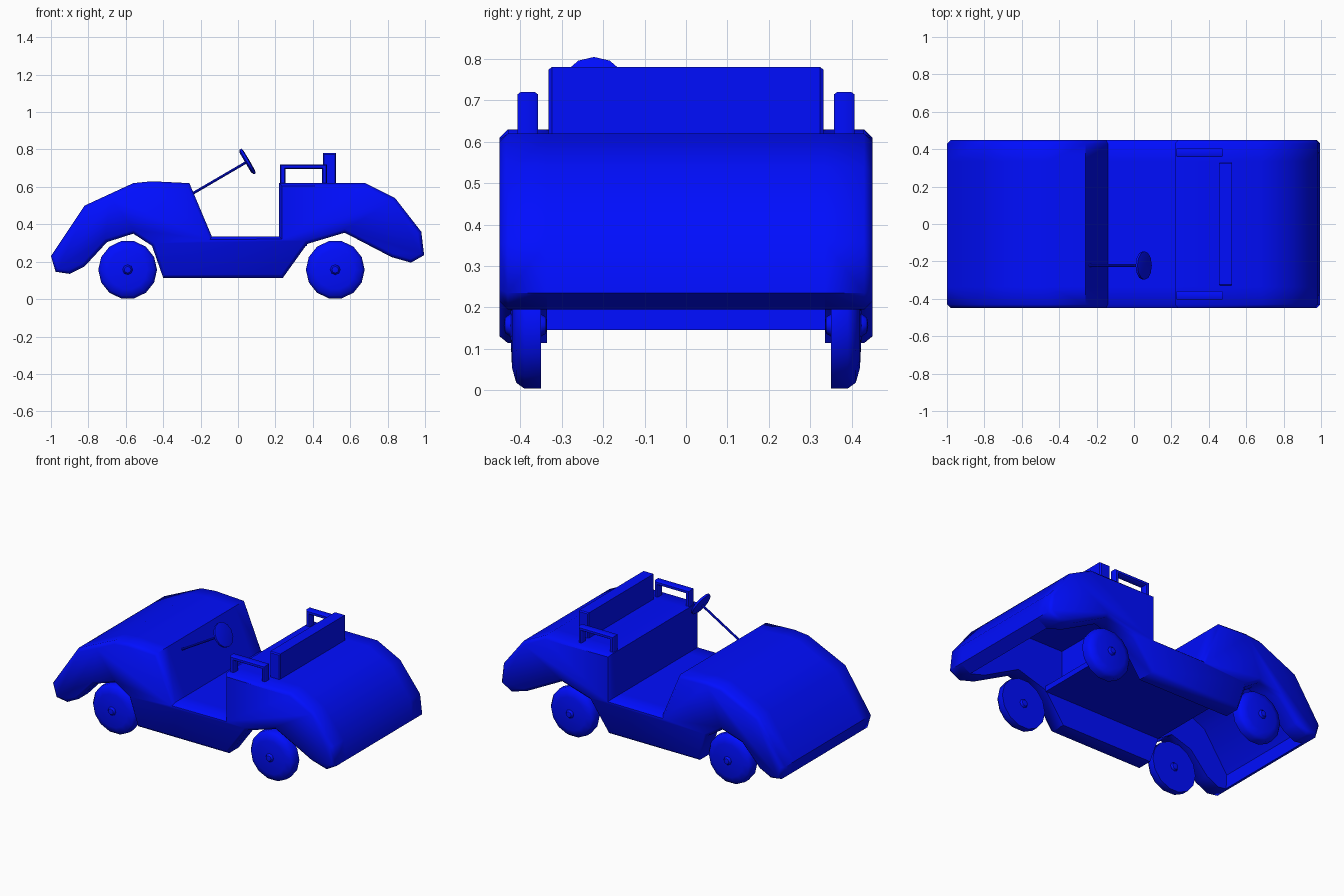
import bpy, bmesh, math
from mathutils import Vector

if "Cube" in bpy.data.objects:
    bpy.data.objects.remove(bpy.data.objects["Cube"])

blue = bpy.data.materials.new("blue_paint")
blue.diffuse_color = (0.0, 0.004, 1.0, 1)
blue.use_nodes = True
blue.node_tree.nodes["Principled BSDF"].inputs["Base Color"].default_value = blue.diffuse_color


def finish(name, bm, angle=35):
    bmesh.ops.remove_doubles(bm, verts=bm.verts, dist=1e-5)
    bmesh.ops.recalc_face_normals(bm, faces=bm.faces)
    me = bpy.data.meshes.new(name)
    bm.to_mesh(me)
    bm.free()
    me.materials.append(blue)
    ob = bpy.data.objects.new(name, me)
    bpy.context.collection.objects.link(ob)
    bpy.ops.object.select_all(action='DESELECT')
    ob.select_set(True)
    bpy.context.view_layer.objects.active = ob
    bpy.ops.object.shade_smooth_by_angle(angle=math.radians(angle))
    return ob


def extrude_profile(name, pts, y0, y1, rim=0.0, both=False, angle=35):
    """Side profile (x, z) extruded from y0 to y1, with a chamfered rim on the y1 end."""
    d = math.copysign(1, y1 - y0)
    ya, yb = y0 + (d * rim if both else 0), y1 - d * rim
    bm = bmesh.new()
    a = bm.faces.new([bm.verts.new((x, ya, z)) for x, z in pts])
    b = bm.faces.new([bm.verts.new((x, yb, z)) for x, z in pts])
    n = len(pts)
    for i in range(n):
        j = (i + 1) % n
        bm.faces.new((a.verts[i], a.verts[j], b.verts[j], b.verts[i]))
    bmesh.ops.recalc_face_normals(bm, faces=bm.faces)
    if rim:
        for cap in ([a, b] if both else [b]):
            bmesh.ops.inset_region(bm, faces=[cap], thickness=rim, depth=rim)
    return finish(name, bm, angle)


def lathe(name, prof, steps, centre, axis):
    """Profile (radius, distance along axis) turned around the axis."""
    bm = bmesh.new()
    vs = [bm.verts.new((r, 0, h)) for r, h in prof]
    es = [bm.edges.new(p) for p in zip(vs, vs[1:])]
    bmesh.ops.spin(bm, geom=vs + es, cent=(0, 0, 0), axis=(0, 0, 1),
                   angle=2 * math.pi, steps=steps)
    q = Vector((0, 0, 1)).rotation_difference(Vector(axis))
    for v in bm.verts:
        v.co = q @ v.co + Vector(centre)
    return finish(name, bm, 40)


# Outer side line from nose to tail, shared by the centre shell and the fenders
top = [(-1, .23), (-.82, .5), (-.69, .56), (-.56, .62), (-.46, .63), (-.26, .62),
       (-.14, .335), (.22, .335), (.22, .62), (.68, .62), (.84, .54), (.98, .36),
       (.995, .235), (.925, .195)]
# Wheel arches and sill
arches = [(.82, .225), (.57, .355), (.37, .295), (.24, .114), (-.4, .114), (-.46, .285),
          (-.56, .35), (-.7, .305), (-.82, .175), (-.9, .135), (-.975, .146)]
# Hollow underside: tail, seat wall, thin floor plate, firewall, hood
under = [(.945, .35), (.82, .51), (.67, .59), (.25, .59), (.25, .325), (.37, .32),
         (.37, .285), (-.46, .285), (-.46, .31), (-.17, .315), (-.285, .59),
         (-.46, .6), (-.56, .59), (-.68, .53), (-.8, .475), (-.965, .235), (-.96, .146),
         (-.975, .146)]
extrude_profile("body_shell", top + under, -.335, .335)

# Handrail beside the seat
rail = [(.225, .6), (.225, .72), (.475, .72), (.475, .6), (.45, .6), (.45, .695),
        (.255, .695), (.255, .6)]
tyre = [(0, .35), (.157, .35), (.157, .39), (.142, .41), (.105, .42), (0, .425)]
hub = [(0, .335), (.02, .338), (.027, .35), (.027, .425), (.018, .437), (0, .44)]

for side, s in (("right", -1), ("left", 1)):
    extrude_profile(side + "_fender", top + arches, s * .335, s * .45, .02, angle=50)
    extrude_profile(side + "_handrail", rail, s * .357, s * .407, .008, True, 50)
    for end, x in (("front", -.59), ("rear", .52)):
        lathe(f"{end}_{side}_wheel", tyre, 14, (x, 0, .157), (0, s, 0))
        lathe(f"{end}_{side}_hub", hub, 8, (x, 0, .157), (0, s, 0))

# Seat back
extrude_profile("seat_back", [(.455, .6), (.455, .78), (.525, .78), (.525, .6)],
                -.332, .332, .008, True)

# Steering column and wheel
foot, head = Vector((-.25, -.222, .56)), Vector((.05, -.222, .735))
axis = (head - foot).normalized()
length = (head - foot).length
lathe("steering_column", [(0, 0), (.007, 0), (.007, length), (0, length)], 8, foot, axis)
lathe("steering_wheel", [(0, -.012), (.06, -.012), (.076, -.004), (.076, .008),
                         (.055, .012), (0, .013)], 12, head, axis)
